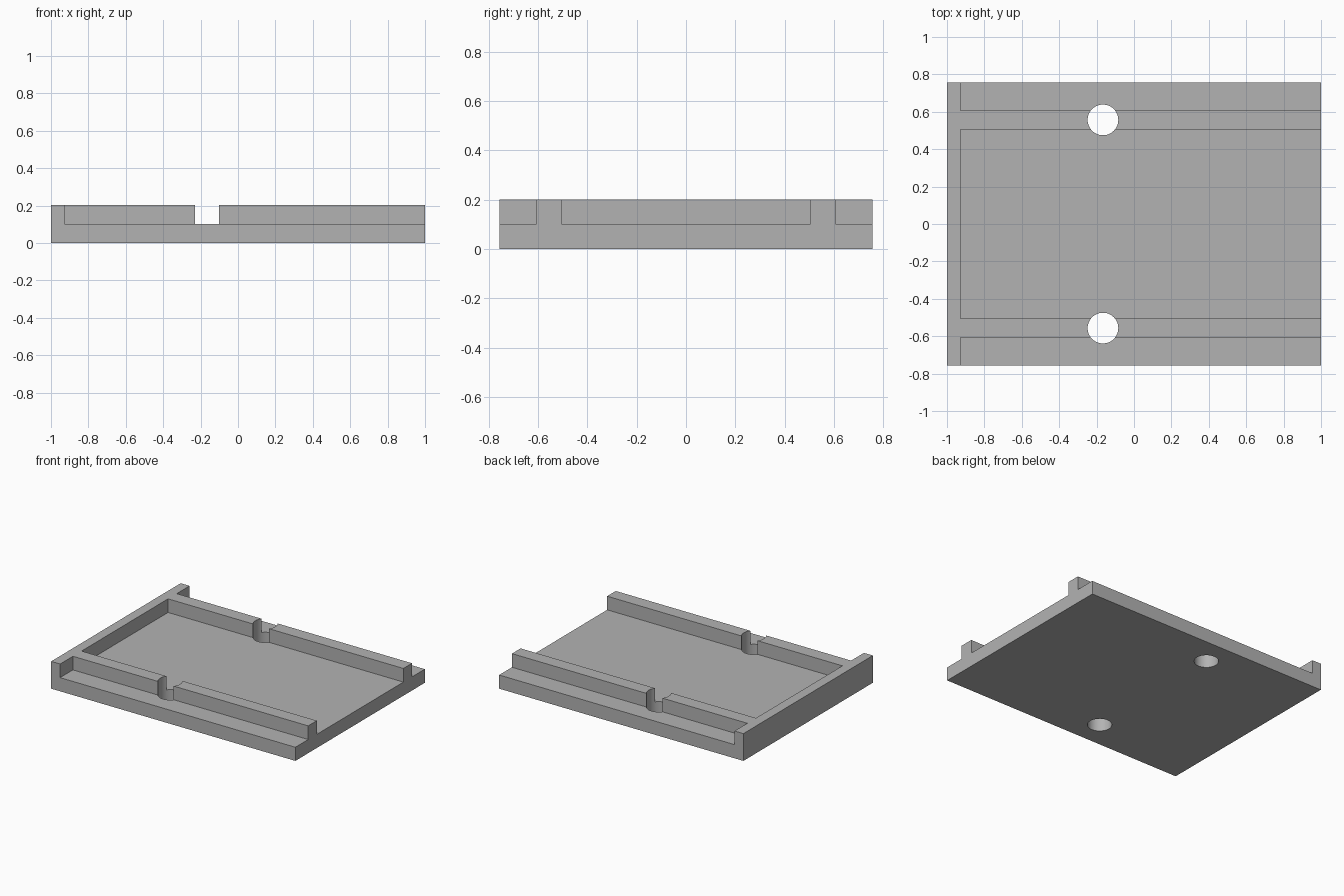
import bpy
import bmesh
import math

cube = bpy.data.objects.get("Cube")
if cube:
    bpy.data.objects.remove(cube, do_unlink=True)

# Main dimensions
HALF_Y = 0.757
RAIL_IN, RAIL_OUT = 0.506, 0.607
WALL_X = -0.927
BASE_TOP, WALL_TOP = 0.101, 0.202
HOLE_X, HOLE_R = -0.166, 0.082
HOLE_Y = (RAIL_IN + RAIL_OUT) / 2

grey = bpy.data.materials.new("plain grey")
grey.use_nodes = True
colour = (0.45, 0.45, 0.45, 1)
grey.diffuse_color = colour
grey.node_tree.nodes["Principled BSDF"].inputs["Base Color"].default_value = colour

# Floor plan: a grid of cells split at the wall and rail edges
xs = [-1, WALL_X, 1]
ys = [-HALF_Y, -RAIL_OUT, -RAIL_IN, RAIL_IN, RAIL_OUT, HALF_Y]
bm = bmesh.new()
grid = [[bm.verts.new((x, y, 0)) for y in ys] for x in xs]
floor = []
for i in range(len(xs) - 1):
    for j in range(len(ys) - 1):
        floor.append(bm.faces.new((grid[i][j], grid[i + 1][j],
                                   grid[i + 1][j + 1], grid[i][j + 1])))


def raise_faces(faces, height):
    """Extrude a region straight up and return its new top faces."""
    geom = bmesh.ops.extrude_face_region(bm, geom=faces)["geom"]
    for v in geom:
        if isinstance(v, bmesh.types.BMVert):
            v.co.z = height
    return [f for f in geom if isinstance(f, bmesh.types.BMFace)]


# Base slab, keeping the floor cells as its underside
top = raise_faces(floor, BASE_TOP)
if len([f for f in bm.faces if all(v.co.z == 0 for v in f.verts)]) == 0:
    bmesh.ops.holes_fill(bm, edges=[e for e in bm.edges if e.is_boundary])

# End wall and two long rails, raised from the slab
raised = []
for f in top:
    c = f.calc_center_median()
    if c.x < WALL_X or RAIL_IN < abs(c.y) < RAIL_OUT:
        raised.append(f)
walls = raise_faces(raised, WALL_TOP)
bmesh.ops.delete(bm, geom=[f for f in raised if f.is_valid], context="FACES_ONLY")
bmesh.ops.delete(bm, geom=[e for e in bm.edges if not e.link_faces], context="EDGES")
bmesh.ops.recalc_face_normals(bm, faces=bm.faces[:])
bmesh.ops.dissolve_limit(bm, angle_limit=0.01, verts=bm.verts[:], edges=bm.edges[:])

mesh = bpy.data.meshes.new("tray")
bm.to_mesh(mesh)
bm.free()
tray = bpy.data.objects.new("tray", mesh)
bpy.context.collection.objects.link(tray)
mesh.materials.append(grey)

# Round through-holes that also split each rail
for side in (-1, 1):
    bpy.ops.mesh.primitive_cylinder_add(vertices=48, radius=HOLE_R, depth=1,
                                        location=(HOLE_X, side * HOLE_Y, 0))
    cutter = bpy.context.object
    cutter.name = "hole_cutter"
    cutter.hide_render = True
    cutter.data.materials.append(grey)
    cut = tray.modifiers.new("hole", "BOOLEAN")
    cut.operation = "DIFFERENCE"
    cut.solver = "EXACT"
    cut.object = cutter
    bpy.ops.object.select_all(action="DESELECT")
    tray.select_set(True)
    bpy.context.view_layer.objects.active = tray
    bpy.ops.object.modifier_apply(modifier=cut.name)
    bpy.data.objects.remove(cutter, do_unlink=True)

bpy.ops.object.shade_smooth_by_angle(angle=math.radians(30))
